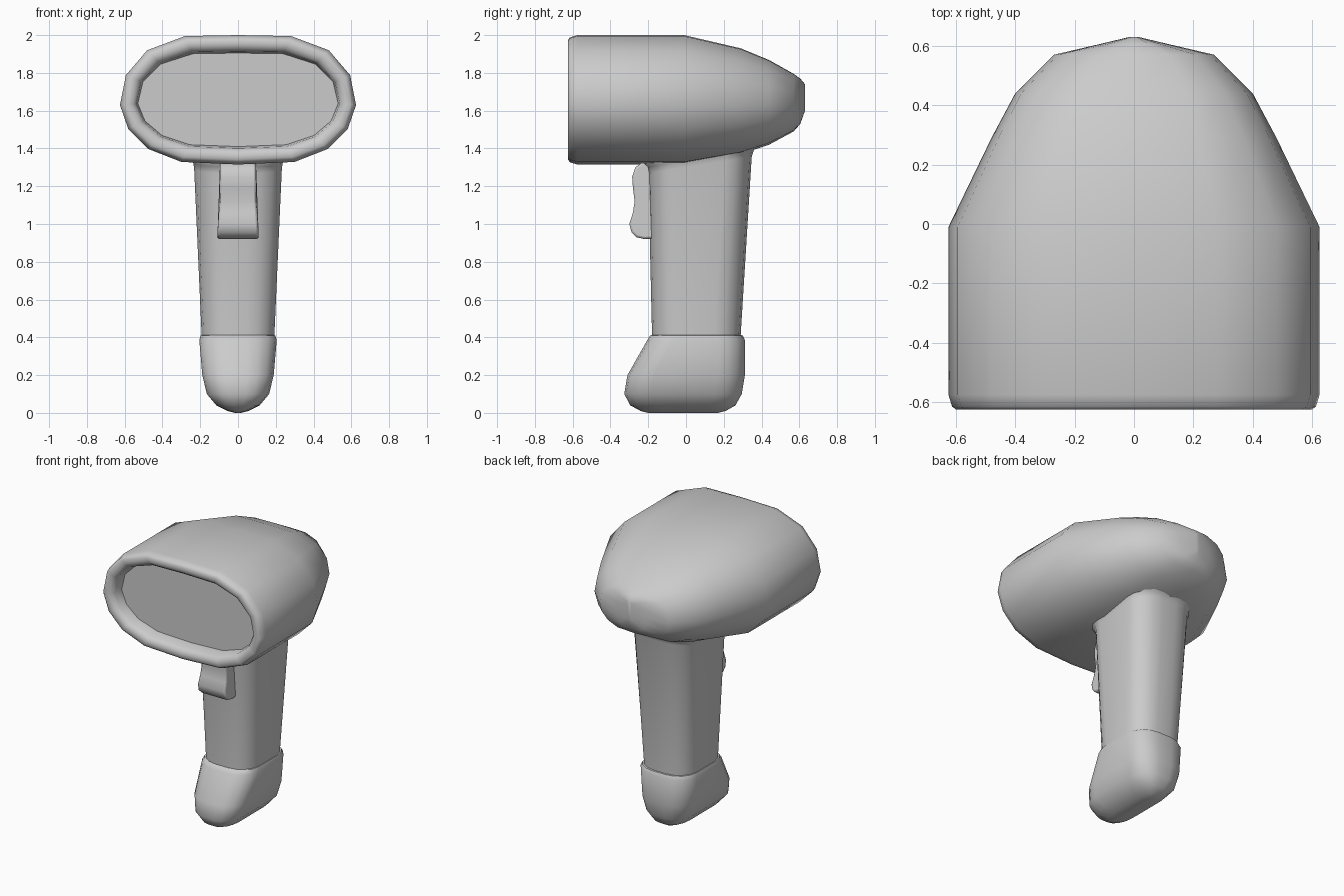
import bpy, math

if "Cube" in bpy.data.objects:
    bpy.data.objects.remove(bpy.data.objects["Cube"])


def make(name, verts, faces, angle=50):
    me = bpy.data.meshes.new(name)
    me.from_pydata(verts, [], faces)
    ob = bpy.data.objects.new(name, me)
    bpy.context.collection.objects.link(ob)
    bpy.ops.object.select_all(action='DESELECT')
    ob.select_set(True)
    bpy.context.view_layer.objects.active = ob
    bpy.ops.object.mode_set(mode='EDIT')
    bpy.ops.mesh.select_all(action='SELECT')
    bpy.ops.mesh.normals_make_consistent(inside=False)
    bpy.ops.object.mode_set(mode='OBJECT')
    bpy.ops.object.shade_smooth_by_angle(angle=math.radians(angle))
    return ob


def loft(name, rings, angle=50):
    n = len(rings[0])
    verts = [p for r in rings for p in r]
    faces = [(i * n + j, i * n + (j + 1) % n, (i + 1) * n + (j + 1) % n, (i + 1) * n + j)
             for i in range(len(rings) - 1) for j in range(n)]
    faces += [tuple(range(n)), tuple(range((len(rings) - 1) * n, len(rings) * n))]
    return make(name, verts, faces, angle)


# scanner head: oval section, rounded rim, recessed window, tapering back
half = [(0, 1), (.45, .985), (.77, .765), (.95, .38), (1, -.08),
        (.93, -.45), (.76, -.76), (.48, -.96), (0, -1)]
oval = half + [(-u, v) for u, v in half[-2:0:-1]]


def head_ring(y, hw, zb, zt):
    c, h = (zb + zt) / 2, (zt - zb) / 2
    return [(u * hw, y, c + v * h) for u, v in oval]


HW, ZB, ZT = .625, 1.315, 2.0
rim = [(-.53, .095), (-.595, .086), (-.615, .072), (-.625, .052),
       (-.625, .026), (-.615, .012), (-.575, 0), (-.01, 0)]
head = [head_ring(y, HW - d, ZB + d, ZT - d) for y, d in rim]
head += [head_ring(*s) for s in [
    (.29, .48, 1.37, 1.93), (.44, .40, 1.42, 1.868), (.57, .27, 1.49, 1.795),
    (.605, .12, 1.53, 1.77), (.63, .015, 1.60, 1.74)]]
loft("scanner_head", head)


# grip and boot share a rounded-rectangle section
def grip_ring(z, hw, y0, y1, slope=0, seg=4):
    rx, ry = hw * .75, min(.14, (y1 - y0) * .3)
    cy, hy = (y0 + y1) / 2, (y1 - y0) / 2
    pts = []
    for q, (sx, sy) in enumerate([(1, 1), (-1, 1), (-1, -1), (1, -1)]):
        for k in range(seg + 1):
            a = (q + k / seg) * math.pi / 2
            y = cy + sy * (hy - ry) + ry * math.sin(a)
            pts.append((sx * (hw - rx) + rx * math.cos(a), y, z + slope * y))
    return pts


loft("handle", [grip_ring(*s) for s in [
    (.35, .19, -.178, .288), (.42, .193, -.18, .29),
    (1.30, .232, -.2, .348, .16), (1.335, .237, -.207, .36, .16),
    (1.36, .25, -.23, .40, .16), (1.45, .25, -.23, .40, .16)]])

# boot at the foot of the handle, leaning forward with a rounded underside
loft("handle_boot", [grip_ring(*s) for s in [
    (.412, .19, -.178, .288), (.41, .197, -.19, .30), (.385, .205, -.205, .312),
    (.2, .189, -.31, .312), (.1, .165, -.327, .295), (.04, .115, -.295, .262),
    (.01, .055, -.24, .21), (0, .015, -.2, .17)]])

# trigger: concave side profile (y, z, half width)
prof = [(-.14, 1.34, .095), (-.235, 1.325, .095), (-.268, 1.30, .096), (-.285, 1.25, .097),
        (-.281, 1.19, .097), (-.272, 1.12, .098), (-.281, 1.06, .102), (-.30, 1.0, .106),
        (-.288, .955, .109), (-.262, .93, .11), (-.22, .92, .109), (-.14, .925, .109)]
n = len(prof)
verts = [(s * w, y, z) for s in (-1, 1) for y, z, w in prof]
faces = [tuple(range(n)), tuple(range(n, 2 * n))]
faces += [(i, (i + 1) % n, n + (i + 1) % n, n + i) for i in range(n)]
trigger = make("trigger", verts, faces)
bev = trigger.modifiers.new("soft_edges", 'BEVEL')
bev.width = .012
bev.segments = 2
bev.limit_method = 'ANGLE'
bev.angle_limit = math.radians(60)
